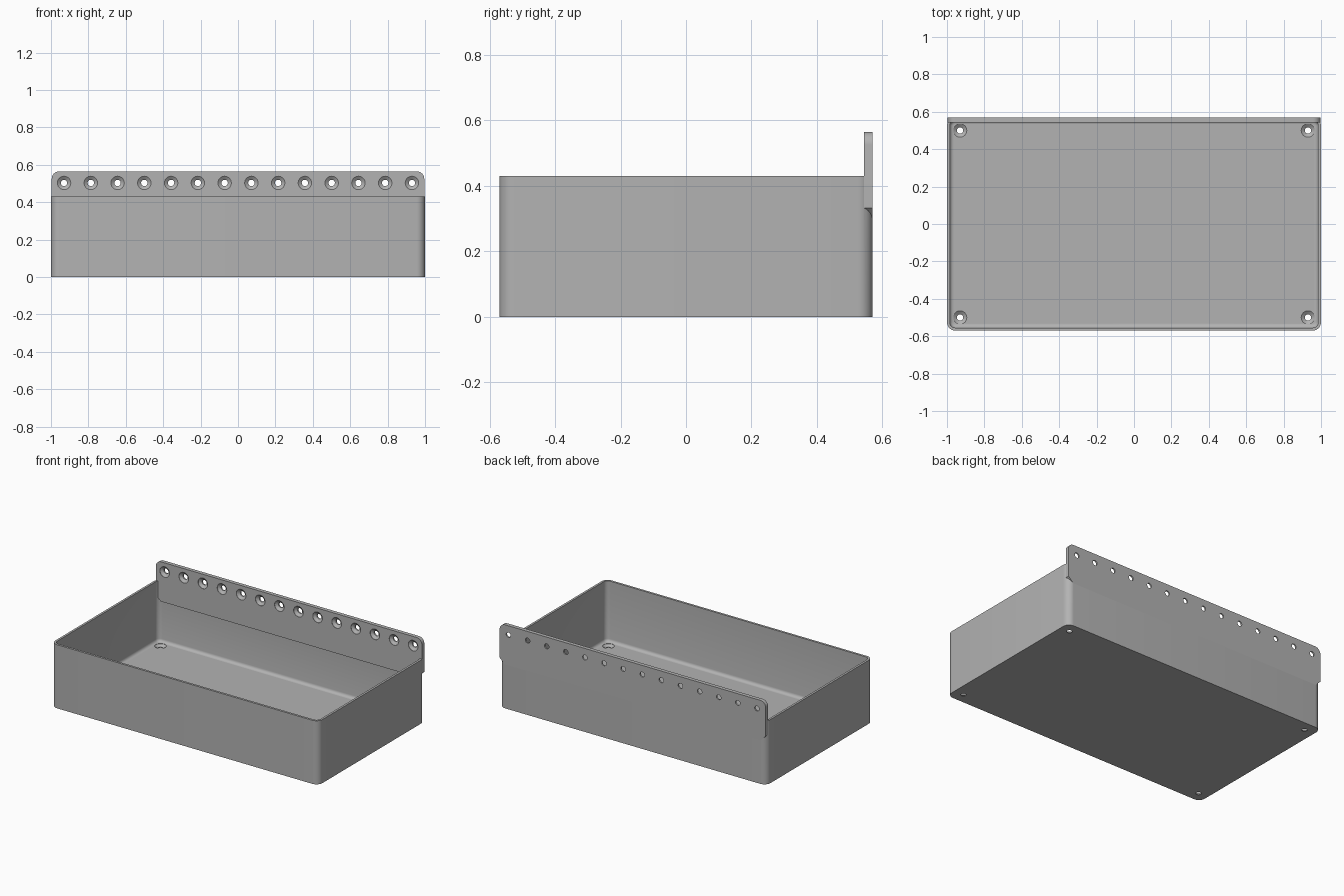
import bpy, bmesh, math
from mathutils import Matrix, Vector

cube = bpy.data.objects.get("Cube")
if cube:
    bpy.data.objects.remove(cube, do_unlink=True)

HALF_X, HALF_Y, HEIGHT = 1.0, 0.57, 0.43
WALL, FLOOR, RADIUS = 0.015, 0.02, 0.045
FLANGE_FRONT, FLANGE_TOP = 0.544, 0.565

grey = bpy.data.materials.new("light grey plastic")
grey.use_nodes = True
grey.diffuse_color = (0.45, 0.45, 0.45, 1)
grey.node_tree.nodes["Principled BSDF"].inputs["Base Color"].default_value = (0.45, 0.45, 0.45, 1)


def add_object(name, bm):
    bmesh.ops.recalc_face_normals(bm, faces=bm.faces)
    mesh = bpy.data.meshes.new(name)
    bm.to_mesh(mesh)
    bm.free()
    mesh.materials.append(grey)
    obj = bpy.data.objects.new(name, mesh)
    bpy.context.collection.objects.link(obj)
    return obj


def rounded_ring(bm, inset, z, steps=8):
    """Rounded rectangle of vertices, inset from the outer wall."""
    r = max(RADIUS - inset, 0.01)
    cx, cy = HALF_X - inset - r, HALF_Y - inset - r
    ring = []
    for corner, (sx, sy) in enumerate([(1, 1), (-1, 1), (-1, -1), (1, -1)]):
        for i in range(steps + 1):
            a = (corner + i / steps) * math.pi / 2
            ring.append(bm.verts.new((sx * cx + r * math.cos(a), sy * cy + r * math.sin(a), z)))
    return ring


def bridge(bm, lower, upper):
    n = len(lower)
    for i in range(n):
        bm.faces.new((lower[i], lower[(i + 1) % n], upper[(i + 1) % n], upper[i]))


# Open tray: outer wall, rim, inner wall and a small cove around the floor
bm = bmesh.new()
cove = 0.02
sections = [(0, 0), (0, HEIGHT), (WALL, HEIGHT)]
for i in range(5):
    a = i / 4 * math.pi / 2
    sections.append((WALL + cove * (1 - math.cos(a)), FLOOR + cove * (1 - math.sin(a))))
rings = [rounded_ring(bm, inset, z) for inset, z in sections]
for lower, upper in zip(rings, rings[1:]):
    bridge(bm, lower, upper)
bm.faces.new(rings[0])
bm.faces.new(rings[-1])
tray = add_object("tray", bm)

# Back flange: round upper corners, sloped lower corners
bm = bmesh.new()
half, r = 0.996, 0.04
right = [(half - 0.037, 0.297), (half, 0.333)]
for i in range(9):
    a = i / 8 * math.pi / 2
    right.append((half - r + r * math.cos(a), FLANGE_TOP - r + r * math.sin(a)))
outline = right + [(-x, z) for x, z in reversed(right)]
face = bm.faces.new([bm.verts.new((x, FLANGE_FRONT, z)) for x, z in outline])
extruded = bmesh.ops.extrude_face_region(bm, geom=[face])["geom"]
bmesh.ops.translate(bm, verts=[v for v in extruded if isinstance(v, bmesh.types.BMVert)],
                    vec=(0, HALF_Y - FLANGE_FRONT, 0))
flange = add_object("back_flange", bm)


def countersink(bm, place, axis):
    """Screw hole cutter: wide cone at place, narrow shaft along axis."""
    turn = Vector((0, 0, 1)).rotation_difference(Vector(axis)).to_matrix().to_4x4()
    profile = [(0.036, -0.01), (0.036, 0.002), (0.017, 0.016), (0.017, 0.06)]
    rings = []
    for radius, depth in profile:
        circle = bmesh.ops.create_circle(
            bm, segments=32, radius=radius,
            matrix=Matrix.Translation(place) @ turn @ Matrix.Translation((0, 0, depth)))
        rings.append(circle["verts"])
    for lower, upper in zip(rings, rings[1:]):
        bridge(bm, lower, upper)
    bm.faces.new(rings[0])
    bm.faces.new(rings[-1])


# Screw holes: a row along the flange and one in each floor corner
bm = bmesh.new()
for i in range(14):
    countersink(bm, (-0.93 + i * 1.86 / 13, FLANGE_FRONT, 0.503), (0, 1, 0))
for x in (-0.93, 0.93):
    for y in (-0.5, 0.5):
        countersink(bm, (x, y, FLOOR), (0, 0, -1))
holes = add_object("screw_hole_cutter", bm)
holes.hide_render = True

# Join the flange to the tray, then cut the holes
bpy.context.view_layer.objects.active = tray
for other, operation in ((flange, "UNION"), (holes, "DIFFERENCE")):
    mod = tray.modifiers.new(operation.title(), "BOOLEAN")
    mod.object, mod.operation, mod.solver = other, operation, "EXACT"
    bpy.ops.object.modifier_apply(modifier=mod.name)
    bpy.data.objects.remove(other, do_unlink=True)
tray.name = "tray_with_flange"

bpy.ops.object.select_all(action="DESELECT")
tray.select_set(True)
bpy.ops.object.shade_smooth_by_angle(angle=math.radians(30))
